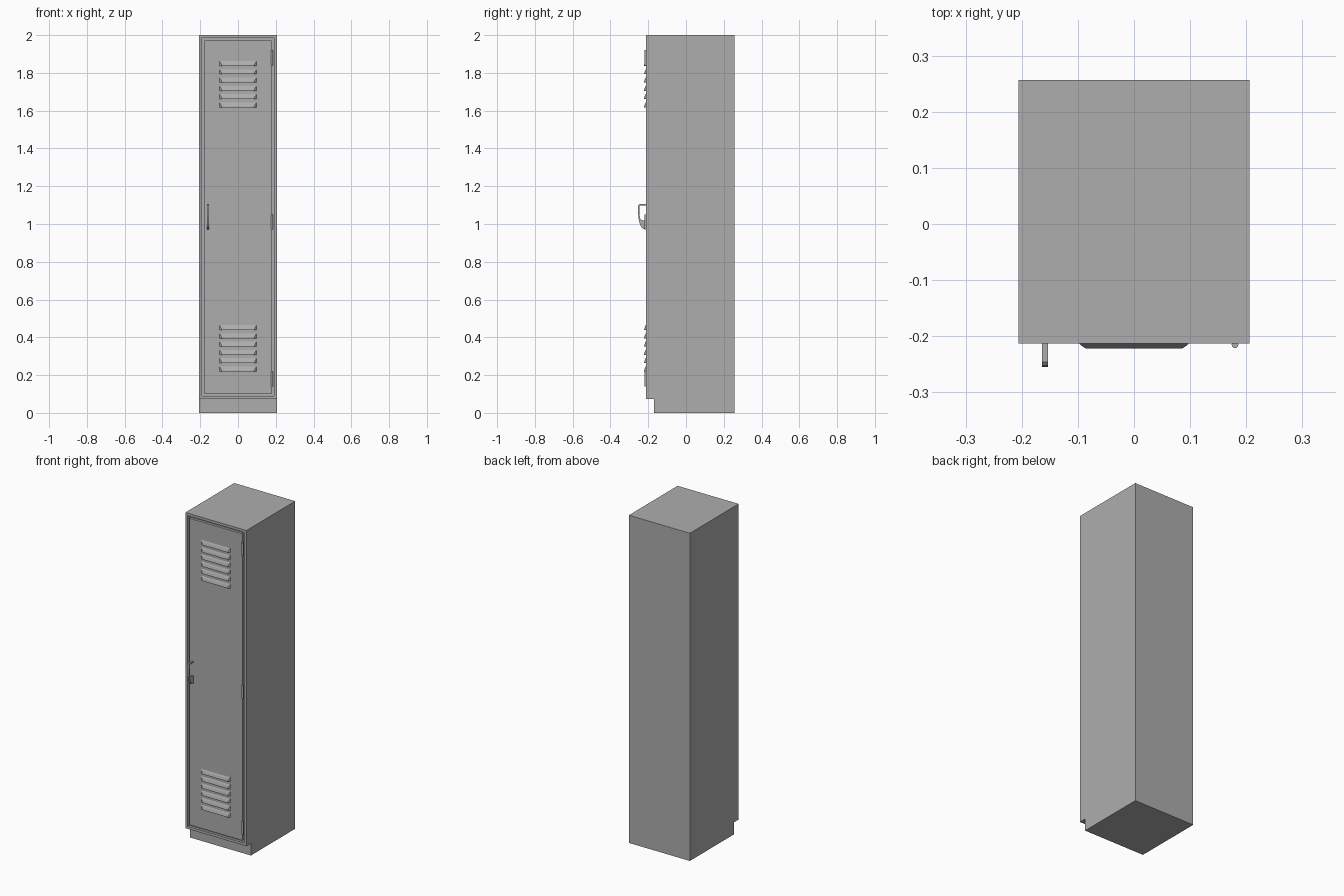
import bpy, bmesh, math
from mathutils import Vector

if "Cube" in bpy.data.objects:
    bpy.data.objects.remove(bpy.data.objects["Cube"])

grey = bpy.data.materials.new("locker grey")
grey.use_nodes = True
colour = (0.42, 0.42, 0.42, 1)
grey.diffuse_color = colour
grey.node_tree.nodes["Principled BSDF"].inputs["Base Color"].default_value = colour

FRONT, BACK = -0.213, 0.257
HALF = 0.206
KICK_Y, KICK_Z = -0.17, 0.073


def finish(bm, name):
    bmesh.ops.recalc_face_normals(bm, faces=bm.faces)
    mesh = bpy.data.meshes.new(name)
    bm.to_mesh(mesh)
    bm.free()
    ob = bpy.data.objects.new(name, mesh)
    mesh.materials.append(grey)
    bpy.context.collection.objects.link(ob)
    return ob


def extrude_x(bm, profile, x0, x1):
    """Extrude a closed (y, z) profile along x."""
    face = bm.faces.new([bm.verts.new((x0, y, z)) for y, z in profile])
    out = bmesh.ops.extrude_face_region(bm, geom=[face])
    moved = [v for v in out["geom"] if isinstance(v, bmesh.types.BMVert)]
    bmesh.ops.translate(bm, verts=moved, vec=(x1 - x0, 0, 0))


def smooth(ob, angle=35):
    bpy.ops.object.select_all(action='DESELECT')
    ob.select_set(True)
    bpy.context.view_layer.objects.active = ob
    bpy.ops.object.shade_smooth_by_angle(angle=math.radians(angle))


# Cabinet with toe kick and a shallow door recess
bm = bmesh.new()
extrude_x(bm, [(KICK_Y, 0), (BACK, 0), (BACK, 2), (FRONT, 2),
               (FRONT, KICK_Z), (KICK_Y, KICK_Z)], -HALF, HALF)
bmesh.ops.recalc_face_normals(bm, faces=bm.faces)
front = min(bm.faces, key=lambda f: f.calc_center_median().y)
bmesh.ops.inset_region(bm, faces=[front], thickness=0.022)
rim = bmesh.ops.extrude_face_region(bm, geom=[front])
bmesh.ops.translate(bm, vec=(0, 0.015, 0),
                    verts=[v for v in rim["geom"] if isinstance(v, bmesh.types.BMVert)])
if front.is_valid:
    bmesh.ops.delete(bm, geom=[front], context='FACES_ONLY')
finish(bm, "cabinet")

# Door panel, flush with the frame and separated by a thin gap
bm = bmesh.new()
x, bottom, top = HALF - 0.028, KICK_Z + 0.028, 1.972
extrude_x(bm, [(FRONT, bottom), (FRONT + 0.015, bottom),
               (FRONT + 0.015, top), (FRONT, top)], -x, x)
finish(bm, "door")


# Vent louvers: hoods that swell out towards an undercut lower lip
def louver(name, z):
    bm = bmesh.new()
    sections = []
    for depth, inset, height in ((0, 0, 0.026), (0.005, 0.006, 0.016),
                                 (0.009, 0.012, 0.004), (0.009, 0.012, 0)):
        sections.append([bm.verts.new((s * (0.098 - inset), FRONT - depth, z + height))
                         for s in (-1, 1)])
    for a, b in zip(sections, sections[1:]):
        bm.faces.new((a[0], a[1], b[1], b[0]))
    base = [bm.verts.new((s * 0.098, FRONT, z)) for s in (-1, 1)]
    for i in (0, 1):
        bm.faces.new([sec[i] for sec in sections] + [base[i]])
    bm.faces.new((sections[-1][0], sections[-1][1], base[1], base[0]))
    bm.faces.new((sections[0][0], sections[0][1], base[1], base[0]))
    finish(bm, name)


for label, start in (("lower", 0.22), ("upper", 1.618)):
    for i in range(6):
        louver(f"{label}_louver_{i + 1}", start + i * 0.0437)

# Hinge knuckles
for label, z in (("lower", 0.18), ("middle", 1.01), ("upper", 1.88)):
    bm = bmesh.new()
    bmesh.ops.create_cone(bm, cap_ends=True, segments=16, radius1=0.006,
                          radius2=0.006, depth=0.08)
    bmesh.ops.translate(bm, verts=bm.verts, vec=(0.18, FRONT - 0.002, z))
    smooth(finish(bm, f"{label}_hinge"))

# Pull handle: a flat loop joined between outer and inner outlines
outer = [(0, 1.105), (0.033, 1.105), (0.039, 1.1), (0.042, 1.088), (0.04, 1.05),
         (0.036, 1.015), (0.028, 0.99), (0.016, 0.975), (0, 0.97)]
inner = [(0, 1.098), (0.028, 1.098), (0.032, 1.094), (0.034, 1.086), (0.033, 1.05),
         (0.03, 1.03), (0.025, 1.022), (0.014, 1.019), (0, 1.019)]
bm = bmesh.new()
rings = []
for hx in (-0.164, -0.153):
    rings.append([[bm.verts.new((hx, FRONT - d, z)) for d, z in line]
                  for line in (outer, inner)])
(lo, li), (ro, ri) = rings
for i in range(len(outer) - 1):
    for a, b in ((lo, li), (li, ri), (ri, ro), (ro, lo)):
        bm.faces.new((a[i], a[i + 1], b[i + 1], b[i]))
for i in (0, -1):
    bm.faces.new((lo[i], li[i], ri[i], ro[i]))
smooth(finish(bm, "handle"))
